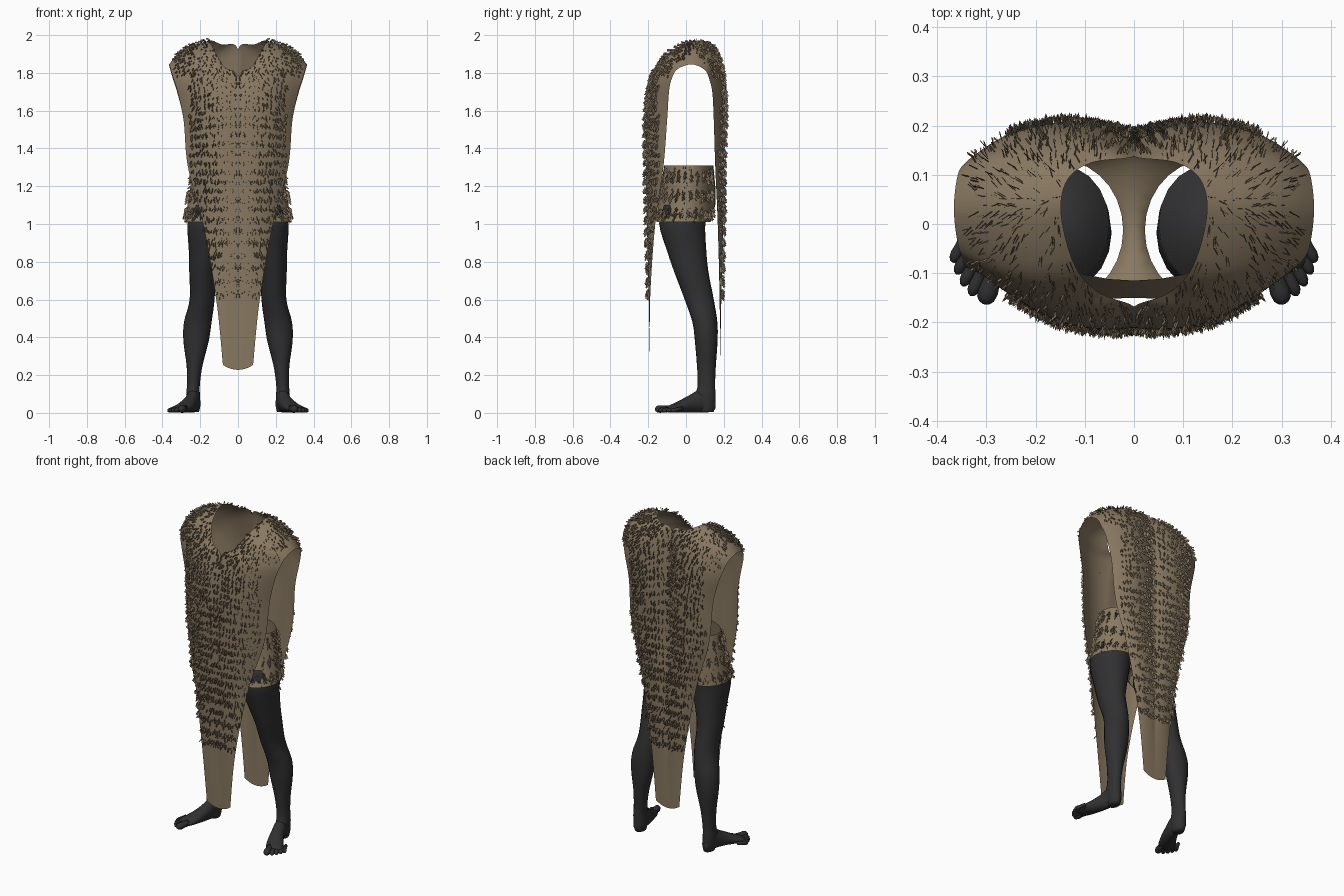
import bpy, bmesh, math, random
from mathutils import Vector

if "Cube" in bpy.data.objects:
    bpy.data.objects.remove(bpy.data.objects["Cube"])

random.seed(4)


def material(name, rgb):
    m = bpy.data.materials.new(name)
    m.diffuse_color = (*rgb, 1)
    m.use_nodes = True
    m.node_tree.nodes["Principled BSDF"].inputs["Base Color"].default_value = m.diffuse_color
    return m


HIDE = material("hide", (0.25, 0.19, 0.12))
SKIN = material("dark_skin", (0.03, 0.03, 0.032))


def spline(keys, steps):
    """Catmull-Rom through equal-length tuples."""
    out = []
    for i in range(len(keys) - 1):
        p = [keys[max(0, min(len(keys) - 1, i + k))] for k in (-1, 0, 1, 2)]
        for s in range(steps):
            t = s / steps
            out.append([0.5 * (2 * b + (c - a) * t + (2 * a - 5 * b + 4 * c - d) * t * t
                               + (3 * b - a - 3 * c + d) * t ** 3) for a, b, c, d in zip(*p)])
    return out + [list(keys[-1])]


def loft(bm, rows, closed=False, caps=False):
    vs = [[bm.verts.new(p) for p in r] for r in rows]
    n = len(rows[0])
    for a, b in zip(vs, vs[1:]):
        for j in range(n if closed else n - 1):
            k = (j + 1) % n
            bm.faces.new((a[j], a[k], b[k], b[j]))
    if caps:
        bm.faces.new(vs[0])
        bm.faces.new(vs[-1])


def finish(bm, name, mat, smooth=True):
    """Turn a +x half into a mirrored object."""
    if smooth:
        bmesh.ops.remove_doubles(bm, verts=bm.verts, dist=0.0005)
        bmesh.ops.recalc_face_normals(bm, faces=bm.faces)
    me = bpy.data.meshes.new(name)
    bm.to_mesh(me)
    bm.free()
    me.materials.append(mat)
    ob = bpy.data.objects.new(name, me)
    bpy.context.collection.objects.link(ob)
    for p in me.polygons:
        p.use_smooth = smooth
    m = ob.modifiers.new("mirror", 'MIRROR')
    m.use_clip = smooth
    m.use_mirror_merge = smooth
    return ob


def fur(ob, name, count, keep):
    """Scatter short flat tufts over the outside of a surface."""
    polys = [p for p in ob.data.polygons if keep(p.center)]
    bm = bmesh.new()
    vs = ob.data.vertices
    for p in random.choices(polys, [p.area for p in polys], k=count):
        w = [random.random() + 0.01 for _ in p.vertices]
        c = sum((vs[i].co * k for i, k in zip(p.vertices, w)), Vector()) / sum(w)
        n = p.normal.copy()
        if n.dot(c - Vector((0, 0.01, min(c.z, 1.6)))) < 0:
            n.negate()
        down = Vector((0, 0, -1)) - n * -n.z
        down = (down.normalized() + n.cross(down).normalized() * random.uniform(-0.5, 0.5)).normalized()
        tip = (down * 0.7 + n * random.uniform(0.25, 0.6)) * random.uniform(0.018, 0.028)
        side = (n - down * 0.5).normalized() * 0.008
        q = [c, c + tip, c + tip * 0.95 + side, c + side]
        bm.faces.new([bm.verts.new(v) for v in q])
    return finish(bm, name, HIDE, smooth=False)


# Tabard: stations of inner, middle and outer points, hem to hem over the shoulder
front = [
    (0, -.19, .228, .042, -.19, .235, .08, -.19, .255),
    (0, -.195, .6, .06, -.197, .6, .115, -.19, .6),
    (0, -.205, 1.0, .1, -.2, 1.0, .185, -.163, 1.0),
    (0, -.21, 1.3, .14, -.197, 1.3, .265, -.12, 1.3),
    (0, -.207, 1.6, .16, -.195, 1.58, .288, -.10, 1.55),
    (0, -.168, 1.78, .17, -.178, 1.74, .32, -.09, 1.70),
    (.07, -.14, 1.83, .2, -.147, 1.81, .342, -.075, 1.77),
    (.12, -.085, 1.91, .24, -.09, 1.885, .357, -.045, 1.82),
    (.148, .02, 1.965, .265, .03, 1.93, .366, .03, 1.845),
]
back = [
    (.135, .09, 1.97, .26, .12, 1.90, .358, .10, 1.815),
    (.085, .125, 1.95, .22, .165, 1.86, .342, .125, 1.76),
    (0, .137, 1.925, .18, .195, 1.78, .32, .14, 1.69),
    (0, .165, 1.65, .15, .207, 1.6, .288, .147, 1.55),
    (0, .168, 1.3, .14, .2, 1.3, .265, .155, 1.3),
    (0, .178, 1.0, .1, .197, 1.0, .185, .168, 1.0),
    (0, .182, .6, .06, .187, .6, .115, .178, .6),
    (0, .18, .228, .042, .18, .235, .08, .18, .255),
]
U = 14
rows = []
for r in spline(front + back, 6):
    a, m, b = Vector(r[0:3]), Vector(r[3:6]), Vector(r[6:9])
    a.x = max(a.x, 0)
    row = []
    for j in range(U + 1):
        u = j / U
        row.append(a * (1 - u) * (1 - 2 * u) + m * 4 * u * (1 - u) + b * u * (2 * u - 1))
    rows.append(row)
bm = bmesh.new()
loft(bm, rows)
tabard = finish(bm, "tabard", HIDE)


def edge_clear(c):
    limit = 0.33 if c.z > 1.78 else 0.25 if c.z > 1.25 else 0.11 + (c.z - .6) * 0.2
    return c.z > 0.6 and c.x < limit


fur(tabard, "tabard_fur", 2600, edge_clear)

# Shorts: waist-to-hem outer arc, plus inner thighs joined at the crotch
N = 14
levels = spline([  # centre x, front y, back y, half width, z
    (0, -.115, .145, .235, 1.31),
    (0, -.135, .155, .252, 1.2),
    (0, -.15, .155, .268, 1.10),
    (.15, -.155, .13, .128, 1.01)], 1)


def arc(cx, y0, y1, rx, z, sign=1):
    pts = []
    for j in range(N + 1):
        a = math.pi * j / N
        pts.append(Vector((cx + sign * rx * math.sin(a),
                           (y0 + y1) / 2 - (y1 - y0) / 2 * math.cos(a), z)))
    return pts


bm = bmesh.new()
loft(bm, [arc(*l) for l in levels])
crotch = arc(0, -.15, .155, 0, 1.10)
for j, p in enumerate(crotch):
    p.z -= 0.06 * math.sin(math.pi * j / N)
loft(bm, [crotch, arc(*levels[-1], sign=-1)])
shorts = finish(bm, "shorts", HIDE)
fur(shorts, "shorts_fur", 600, lambda c: c.x > 0.1)

# Legs: centre x, y, z and radii
leg = [(.15, .0, 1.1, .10, .12), (.158, -.02, 1.0, .11, .122), (.175, .005, .85, .085, .103),
       (.188, .03, .74, .07, .09), (.19, .07, .6, .066, .077), (.213, .1, .48, .073, .066),
       (.222, .107, .38, .067, .06), (.23, .108, .25, .042, .05), (.236, .108, .15, .034, .046),
       (.238, .104, .1, .036, .052), (.235, .108, .04, .036, .046), (.235, .108, .004, .028, .038)]
bm = bmesh.new()
ring = [2 * math.pi * i / 20 for i in range(20)]
loft(bm, [[(x + rx * math.cos(a), y + ry * math.sin(a), z) for a in ring]
          for x, y, z, rx, ry in spline(leg, 4)], True, True)
finish(bm, "legs", SKIN)

# Feet: sections from heel to ball, splayed outward
foot = [(.228, .152, .04, .012, .02), (.23, .135, .045, .03, .04), (.237, .085, .065, .036, .062),
        (.255, .02, .048, .04, .046), (.285, -.045, .03, .048, .028), (.31, -.085, .021, .048, .019),
        (.314, -.1, .019, .035, .012)]
bm = bmesh.new()
loft(bm, [[(x + w * .9 * math.cos(a), y + w * .42 * math.cos(a), max(.002, z + h * math.sin(a)))
           for a in ring] for x, y, z, w, h in spline(foot, 4)], True, True)
finish(bm, "feet", SKIN)

# Toes: tapered capsules from the ball of the foot
toes = [(.305, -.163, .021), (.332, -.146, .014), (.349, -.126, .013), (.361, -.102, .0125), (.369, -.078, .012)]
bm = bmesh.new()
for i, (x, y, r) in enumerate(toes):
    tip = Vector((x, y, r * .9))
    base = Vector((.277 + .016 * i, -.075 + .014 * i, .024))
    d = (tip - base).normalized()
    s = d.cross(Vector((0, 0, 1))).normalized()
    up = s.cross(d)
    prof = [(0, .85), (.45, .85), (.7, 1), (.88, .85), (.97, .5), (1, .1)]
    loft(bm, [[base.lerp(tip, t) + (s * math.cos(a) + up * math.sin(a)) * r * k
               for a in ring[::2]] for t, k in prof], True, True)
finish(bm, "toes", SKIN)
